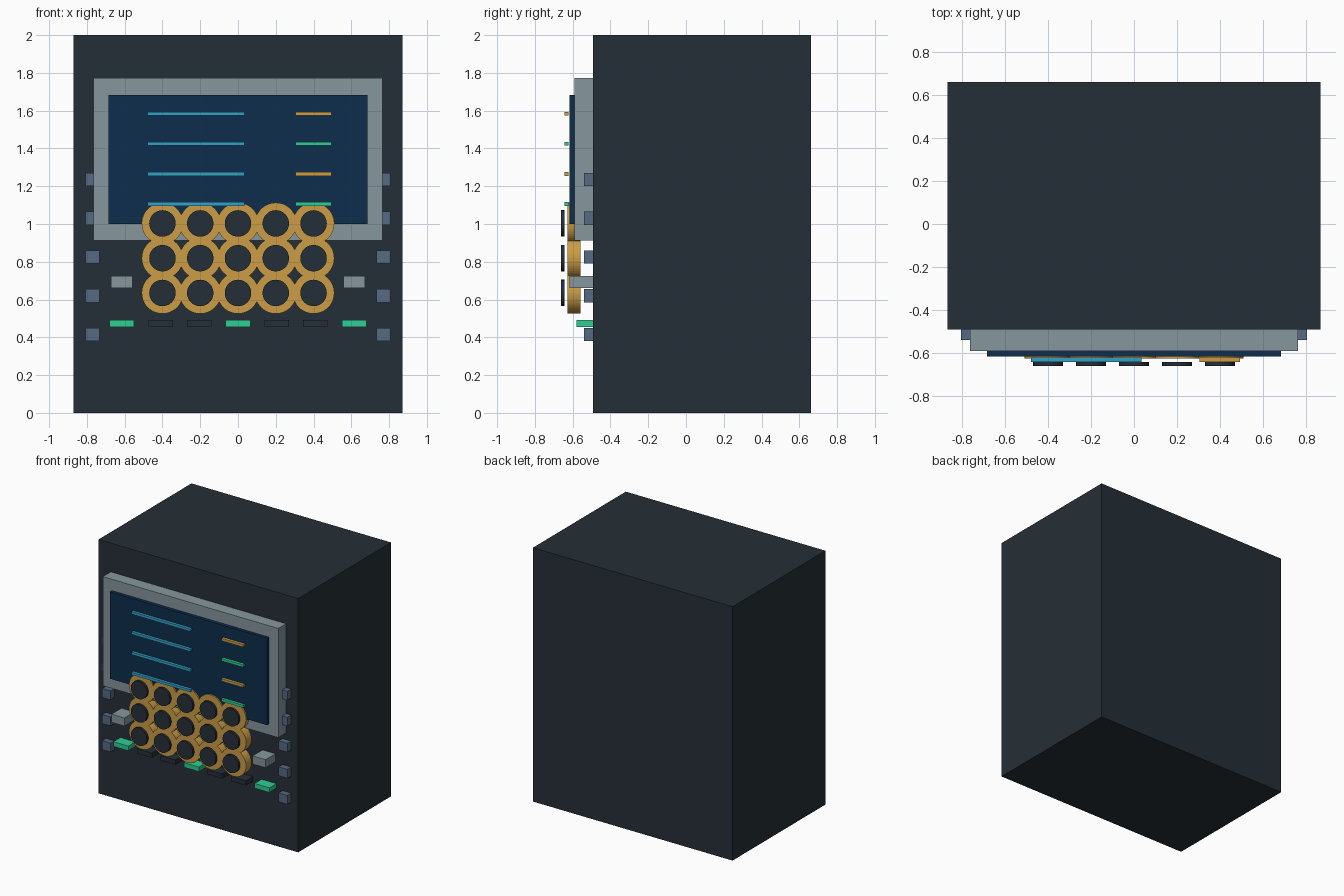
import bpy, bmesh
from mathutils import Matrix, Vector

default = bpy.data.objects.get("Cube")
if default:
    bpy.data.objects.remove(default, do_unlink=True)


def material(name, rgb):
    """Flat colour from 0-255 sRGB, stored as linear."""
    lin = [((c / 255 + 0.055) / 1.055) ** 2.4 for c in rgb]
    m = bpy.data.materials.new(name)
    m.use_nodes = True
    m.diffuse_color = (*lin, 1)
    bsdf = m.node_tree.nodes["Principled BSDF"]
    bsdf.inputs["Base Color"].default_value = (*lin, 1)
    return m


CASING = material("dark slate", (37, 47, 55))
FRAME = material("light grey", (134, 150, 156))
SCREEN = material("navy", (14, 45, 76))
CYAN = material("cyan", (50, 162, 202))
GOLD = material("gold", (204, 158, 70))
GREEN = material("green", (46, 206, 148))
STEEL = material("steel blue", (86, 106, 132))


def finish(name, bm, mat):
    mesh = bpy.data.meshes.new(name)
    bm.to_mesh(mesh)
    bm.free()
    mesh.materials.append(mat)
    ob = bpy.data.objects.new(name, mesh)
    bpy.context.collection.objects.link(ob)
    return ob


def box(name, mat, x, z, w, h, front, back):
    """Box centred at x, z in the front plane, from front to back in y."""
    bm = bmesh.new()
    place = Matrix.Translation((x, (front + back) / 2, z))
    scale = Matrix.Diagonal(Vector((w, back - front, h, 1)))
    bmesh.ops.create_cube(bm, size=1, matrix=place @ scale)
    return finish(name, bm, mat)


def disc(name, mat, x, z, radius, front, back):
    """Flat cylinder whose axis points to the front."""
    bm = bmesh.new()
    place = Matrix.Translation((x, (front + back) / 2, z))
    bmesh.ops.create_cone(bm, cap_ends=True, segments=48, radius1=radius,
                          radius2=radius, depth=back - front,
                          matrix=place @ Matrix.Rotation(1.5707963, 4, "X"))
    return finish(name, bm, mat)


PANEL = -0.493  # front face of the cabinet

# Cabinet and display
box("cabinet", CASING, 0, 1, 1.74, 2, PANEL, 0.663)
box("screen_frame", FRAME, 0, 1.343, 1.53, 0.86, -0.591, PANEL)
box("screen", SCREEN, 0, 1.342, 1.37, 0.684, -0.617, -0.58)

# Display lines
for row in range(4):
    z = 1.584 - row * 0.1593
    box(f"text_line_{row}", CYAN, -0.222, z, 0.515, 0.02, -0.644, -0.622)
    box(f"value_line_{row}", GREEN if row % 2 else GOLD,
        0.4, z, 0.19, 0.02, -0.644, -0.622)

# Keypad: gold bezels with dark caps in front
for row in range(3):
    for col in range(5):
        x, z = (col - 2) * 0.2, 1.003 - row * 0.184
        disc(f"bezel_{row}_{col}", GOLD, x, z, 0.11, -0.628, -0.559)
        disc(f"button_{row}_{col}", CASING, x, z, 0.07, -0.663, -0.644)

# Row of indicator keys, every third one lit
for i in range(7):
    box(f"indicator_{i}", CASING if i % 3 else GREEN,
        (i - 3) * 0.205, 0.472, 0.13, 0.037, -0.58, PANEL)

# Side clips and bolts
for side, sx in (("left", 1), ("right", -1)):
    box(f"clip_{side}", FRAME, sx * 0.615, 0.692, 0.113, 0.064, -0.617, PANEL)
    for i in range(5):
        box(f"bolt_{side}_{i}", STEEL, sx * 0.77, 0.415 + i * 0.205,
            0.075, 0.07, -0.54, PANEL)
